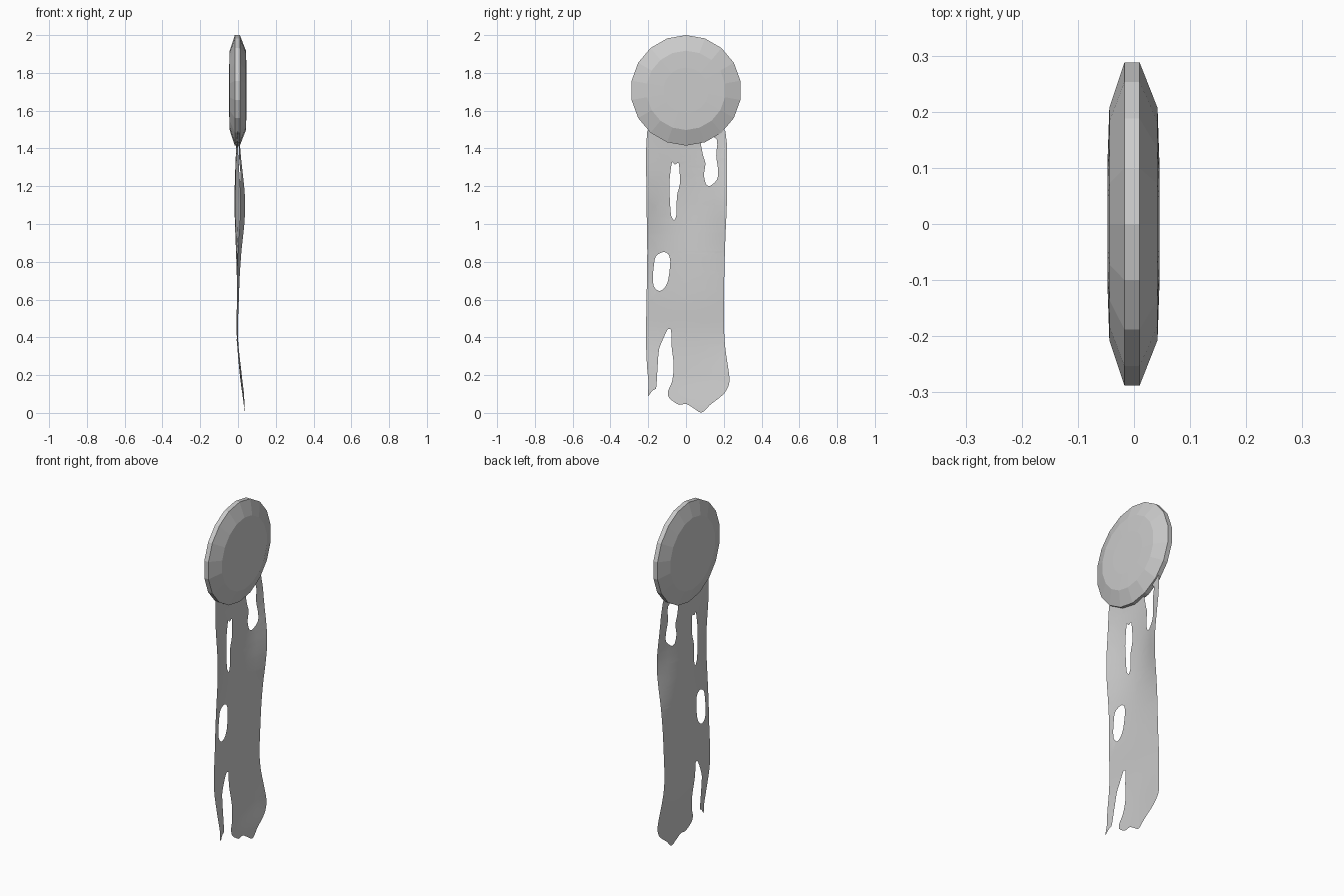
import bpy, bmesh, math
from mathutils import Vector
from mathutils.geometry import tessellate_polygon

if "Cube" in bpy.data.objects:
    bpy.data.objects.remove(bpy.data.objects["Cube"])


def finish(name, bm):
    mesh = bpy.data.meshes.new(name)
    bm.to_mesh(mesh)
    bm.free()
    obj = bpy.data.objects.new(name, mesh)
    bpy.context.collection.objects.link(obj)
    return obj


# Medallion: 18-sided chamfered disc whose axis runs along x
SIDES, CENTRE_Z = 18, 1.7075
profile = [(-0.047, 0.12), (-0.044, 0.21), (-0.017, 0.2925),
           (0.010, 0.2925), (0.042, 0.21), (0.045, 0.12)]
bm = bmesh.new()
rings = []
for x, r in profile:
    rings.append([bm.verts.new((x, r * math.sin(2 * math.pi * i / SIDES),
                                CENTRE_Z + r * math.cos(2 * math.pi * i / SIDES)))
                  for i in range(SIDES)])
for a, b in zip(rings, rings[1:]):
    for i in range(SIDES):
        j = (i + 1) % SIDES
        bm.faces.new((a[i], a[j], b[j], b[i]))
bm.faces.new(rings[0])
bm.faces.new(rings[-1])
bmesh.ops.recalc_face_normals(bm, faces=bm.faces)
finish("medallion", bm)


# Tattered ribbon: outline and holes as (y, z) loops
outline = [(-.206, 1.49), (-.209, 1.13), (-.205, .85), (-.212, .39), (-.206, .24),
           (-.198, .15), (-.202, .087), (-.178, .118), (-.159, .128), (-.153, .2),
           (-.143, .335), (-.122, .39), (-.095, .445), (-.079, .44), (-.077, .36),
           (-.065, .25), (-.074, .165), (-.095, .115), (-.09, .08), (-.037, .043),
           (0, .048), (.04, .025), (.082, .001), (.127, .042), (.2, .1), (.228, .153),
           (.228, .206), (.206, .36), (.2, .545), (.206, .86), (.217, 1.13),
           (.217, 1.28), (.209, 1.49), (.15, 1.53), (-.15, 1.53)]
holes = [
    [(-.074, 1.328), (-.058, 1.315), (-.04, 1.325), (-.034, 1.28), (-.033, 1.21),
     (-.048, 1.15), (-.05, 1.05), (-.063, 1.02), (-.079, 1.045), (-.087, 1.16), (-.088, 1.22)],
    [(-.159, .83), (-.12, .852), (-.093, .84), (-.083, .8), (-.095, .70), (-.115, .66),
     (-.143, .645), (-.17, .67), (-.175, .72), (-.17, .78)],
    [(.08, 1.44), (.09, 1.365), (.103, 1.32), (.095, 1.26), (.106, 1.21), (.125, 1.2),
     (.164, 1.235), (.17, 1.285), (.16, 1.36), (.164, 1.445), (.12, 1.47)],
]
# Sideways drift of the cloth: z, then x at left edge, middle, right edge
wave = [(1.55, 0, 0, 0), (1.4, 0, -.01, .012), (1.1, .015, -.018, .038),
        (.8, 0, -.008, .015), (.6, -.005, -.003, .005), (.4, -.008, -.005, 0),
        (.2, .015, .01, .02), (0, .035, .035, .042)]


def spline(a, b, c, d, t):
    return b + .5 * t * (c - a + t * (2 * a - 5 * b + 4 * c - d + t * (3 * (b - c) + d - a)))


def smooth(loop, steps=3):
    # centripetal-like damping keeps uneven spacing from overshooting
    n, out = len(loop), []
    for i in range(n):
        a, b, c, d = (Vector(loop[(i + k) % n]) for k in (-1, 0, 1, 2))
        span = (c - b).length
        a = b + (a - b) * min(1, span / (a - b).length)
        d = c + (d - c) * min(1, span / (d - c).length)
        for k in range(steps):
            p = spline(a, b, c, d, k / steps)
            out.append(Vector((0, p.x, max(p.y, 0))))
    return out


def drift(y, z):
    i = max(k for k in range(len(wave) - 1) if wave[k][0] >= z)
    rows = [wave[min(max(i + k, 0), len(wave) - 1)] for k in (-1, 0, 1, 2)]
    t = (rows[1][0] - z) / (rows[1][0] - rows[2][0])
    left, mid, right = (spline(*(r[c] for r in rows), t) for c in (1, 2, 3))
    u = max(-1, min(1, y / .21))
    return mid + u * (right - left) / 2 + u * u * ((left + right) / 2 - mid)


loops = [smooth(outline)] + [smooth(h) for h in holes]
bm = bmesh.new()
verts = [bm.verts.new(p) for loop in loops for p in loop]
for tri in tessellate_polygon(loops):
    if len(set(tri)) == 3:
        bm.faces.new([verts[i] for i in tri])
# slice into a grid so the flat sheet can bend
cuts = [((0, 0, k * .05), (0, 0, 1)) for k in range(1, 31)]
cuts += [((0, k * .05, 0), (0, 1, 0)) for k in range(-4, 5)]
for co, no in cuts:
    bmesh.ops.bisect_plane(bm, geom=bm.verts[:] + bm.edges[:] + bm.faces[:],
                           plane_co=co, plane_no=no, dist=1e-5)
for v in bm.verts:
    v.co.x = drift(v.co.y, v.co.z)
bmesh.ops.recalc_face_normals(bm, faces=bm.faces)
for f in bm.faces:
    f.smooth = True
finish("tattered_ribbon", bm)
